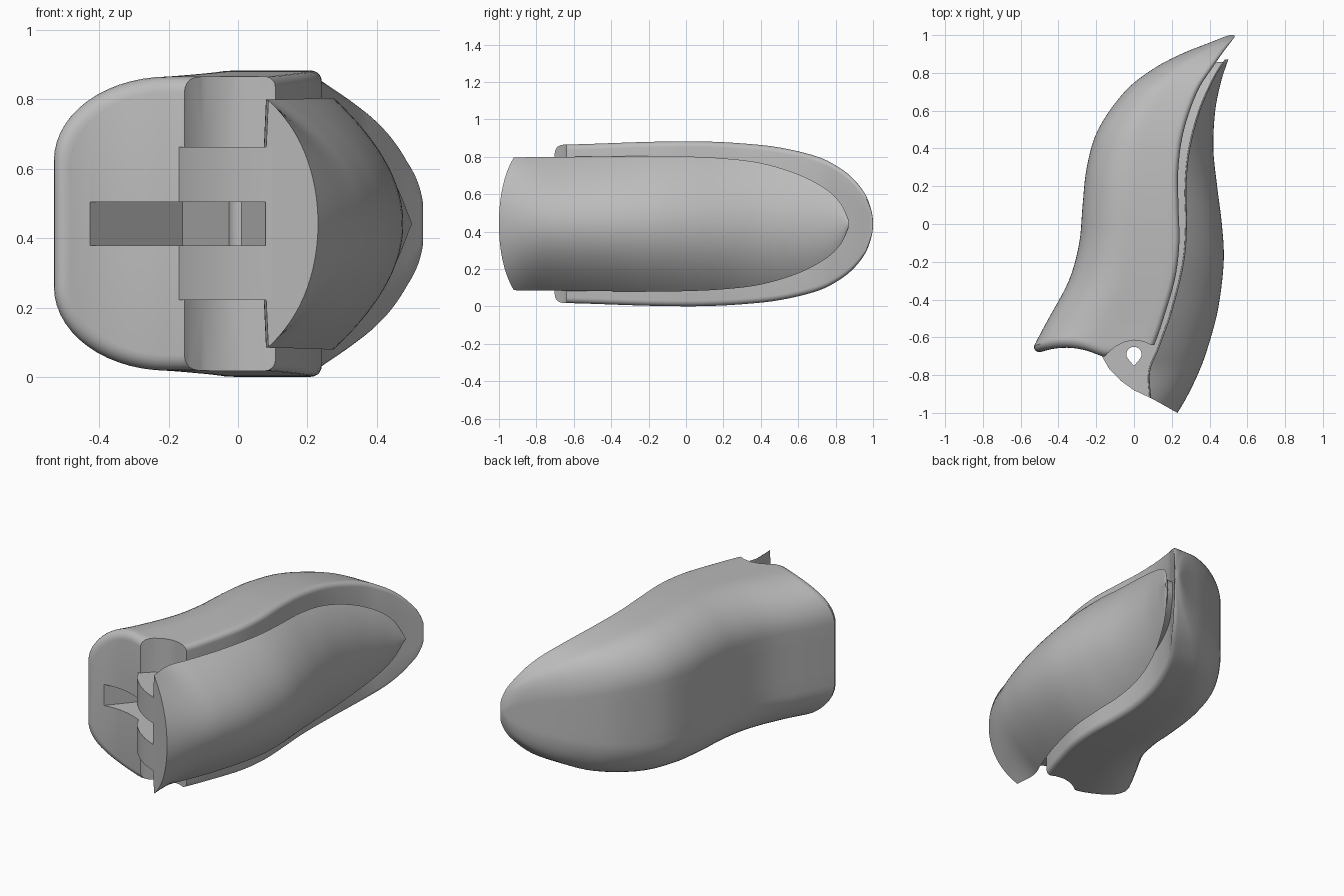
import bpy
import bmesh
import math

MID = 0.442   # height of the symmetry plane

cube = bpy.data.objects.get("Cube")
if cube:
    bpy.data.objects.remove(cube)

grey = bpy.data.materials.new("plain_grey")
grey.use_nodes = True
grey.diffuse_color = (0.5, 0.5, 0.5, 1)
grey.node_tree.nodes["Principled BSDF"].inputs["Base Color"].default_value = (0.5, 0.5, 0.5, 1)


def make_object(name, bm):
    bmesh.ops.recalc_face_normals(bm, faces=bm.faces)
    mesh = bpy.data.meshes.new(name)
    bm.to_mesh(mesh)
    bm.free()
    mesh.materials.append(grey)
    ob = bpy.data.objects.new(name, mesh)
    bpy.context.collection.objects.link(ob)
    return ob


def smooth_rows(rows, steps=5):
    """Catmull-Rom interpolation through table rows."""
    out = []
    for i in range(len(rows) - 1):
        a, b = rows[max(i - 1, 0)], rows[i]
        c, d = rows[i + 1], rows[min(i + 2, len(rows) - 1)]
        for s in range(steps):
            t = s / steps
            out.append([0.5 * (2 * q + (r - p) * t + (2 * p - 5 * q + 4 * r - u) * t * t
                               + (3 * q - p - 3 * r + u) * t ** 3)
                        for p, q, r, u in zip(a, b, c, d)])
    return out + [list(rows[-1])]


def loft(name, sections):
    """Skin upper half sections, mirrored about the middle plane."""
    bm = bmesh.new()
    rings = []
    for upper in sections:
        full = upper + [(x, y, -z) for x, y, z in upper[-2:0:-1]]
        rings.append([bm.verts.new((x, y, z + MID)) for x, y, z in full])
    n, m = len(rings[0]), len(sections[0])
    for a, b in zip(rings, rings[1:]):
        for i in range(n):
            j = (i + 1) % n
            bm.faces.new((a[i], a[j], b[j], b[i]))
    for ring in (rings[0], rings[-1]):
        for i in range(m - 1):
            quad = [ring[i], ring[i + 1], ring[-(i + 1)], ring[-i]]
            bm.faces.new(list(dict.fromkeys(quad)))
    return make_object(name, bm)


def prism(name, outline, low, high):
    bm = bmesh.new()
    base = bm.faces.new([bm.verts.new((x, y, low + MID)) for x, y in outline])
    new = bmesh.ops.extrude_face_region(bm, geom=[base])["geom"]
    bmesh.ops.translate(bm, vec=(0, 0, high - low),
                        verts=[v for v in new if isinstance(v, bmesh.types.BMVert)])
    return make_object(name, bm)


def finish(ob, cutters=()):
    """Apply the cuts, then smooth everything but the sharp edges."""
    for cutter in cutters:
        mod = ob.modifiers.new(cutter.name, 'BOOLEAN')
        mod.operation = 'DIFFERENCE'
        mod.solver = 'EXACT'
        mod.object = cutter
    bpy.context.view_layer.update()
    ob.data = bpy.data.meshes.new_from_object(
        ob.evaluated_get(bpy.context.evaluated_depsgraph_get()))
    ob.modifiers.clear()
    bpy.ops.object.select_all(action='DESELECT')
    ob.select_set(True)
    bpy.context.view_layer.objects.active = ob
    bpy.ops.object.shade_smooth_by_angle(angle=math.radians(35))


# Main shell: y, left edge, right edge, half height
shell_rows = smooth_rows([
    (-.61, -.53, .1, .423), (-.5, -.455, .15, .427), (-.3, -.345, .215, .435),
    (-.1, -.29, .24, .44), (.1, -.272, .235, .44), (.3, -.25, .235, .43),
    (.5, -.19, .265, .408), (.7, -.05, .335, .36), (.82, .1, .41, .3),
    (.9, .25, .465, .235), (.96, .4, .51, .155), (.99, .475, .532, .075),
    (1, .505, .528, .02)])


def shell_section(y, left, right, half, inset=0):
    left, right, half = left + inset, right - inset, half - inset
    wide = right - left
    rx, rz = 0.52 * wide, 0.57 * half
    lip = min(0.03, 0.2 * wide, 0.3 * half)
    pts = [(left, 0), (left, (half - rz) / 2)]
    for i in range(15):
        a = math.pi / 2 * i / 14
        pts.append((left + rx * (1 - math.cos(a)), half - rz * (1 - math.sin(a))))
    flat = wide - rx - lip
    pts += [(left + rx + flat * i / 6, half) for i in range(1, 6)]
    for i in range(6):
        a = math.pi / 2 * i / 5
        pts.append((right - lip * (1 - math.sin(a)), half - lip * (1 - math.cos(a))))
    pts += [(right, half * 0.5), (right, 0)]
    # bow the front end inwards
    fade = min(max((-0.3 - y) / 0.3, 0), 1) ** 2
    return [(x, y - 1.3 * fade * (min(x, -0.17) + 0.36) ** 2, z) for x, z in pts]


sections = []
for k in range(5):   # rounded front rim
    a = math.pi / 2 * k / 5
    y, left, right, half = shell_rows[0]
    sections.append(shell_section(-0.61 - 0.045 * math.cos(a), left, right, half,
                                  0.045 * (1 - math.sin(a))))
sections += [shell_section(*row) for row in shell_rows]
shell = loft("main_shell", sections)

# Domed lever: y, base edge, crown, half height
lever_rows = smooth_rows([
    (-1.08, .08, .18, .355), (-.93, .08, .272, .355), (-.78, .075, .345, .357),
    (-.65, .125, .392, .358), (-.45, .195, .445, .36), (-.2, .255, .475, .362),
    (0, .27, .465, .36), (.2, .267, .44, .35), (.4, .287, .42, .325),
    (.6, .34, .43, .265), (.75, .405, .46, .185), (.83, .45, .485, .105),
    (.87, .48, .5, .02)])


def lever_section(y, base, crown, half):
    pts = [(base, y, 0), (base, y, half * 0.5)]
    for i in range(21):
        s = math.cos(math.pi / 2 * i / 20)
        pts.append((base + 0.008 + (crown - base - 0.008) * (1 - s * s), y, half * s))
    return pts


lever = loft("domed_lever", [lever_section(*row) for row in lever_rows])

# Web joining the shell and the lever along the groove
web = loft("groove_web", [
    [(b - 0.11, y, 0), (b - 0.11, y, 0.62 * h), (b + 0.01, y, 0.62 * h), (b + 0.01, y, 0)]
    for y, b, c, h in lever_rows if -0.56 < y < 0.86])

# Pivot hub between the two
hub = prism("pivot_hub", [
    (-.3, -.5), (-.3, -.64), (-.17, -.7), (-.13, -.77), (-.07, -.83), (0, -.88),
    (.1, -.927), (.17, -.85), (.17, -.6), (.17, -.5)], -0.22, 0.22)

# Cutters
recess = [(-.17, -1.2), (-.17, -.72), (-.14, -.685), (-.1, -.65), (-.05, -.625),
          (0, -.615), (.05, -.622), (.09, -.64), (.3, -.64), (.3, -1.2)]
recess_top = prism("recess_cutter_top", recess, 0.22, 0.6)
recess_bottom = prism("recess_cutter_bottom", recess, -0.6, -0.22)
slot = prism("slot_cutter", [(-.43, -1.1), (-.43, -.665), (-.16, -.35), (.085, -.92),
                             (.085, -1.1)], -0.063, 0.063)
drop = [(0.04 * math.cos(a), -0.69 + 0.04 * math.sin(a))
        for a in (math.radians(-30 + 15 * i) for i in range(17))] + [(0, -.752)]
hole = prism("pin_hole_cutter", drop, -0.7, 0.7)
front = prism("lever_front_cutter", [(-.2, -1.4), (-.2, -.76), (.1, -.927), (.23, -1),
                                     (.5, -1.15), (.5, -1.4)], -0.7, 0.7)

finish(shell, (recess_top, recess_bottom, slot, hole))
finish(hub, (slot, hole))
finish(lever, (front,))
finish(web)
for cutter in (recess_top, recess_bottom, slot, hole, front):
    bpy.data.objects.remove(cutter)
